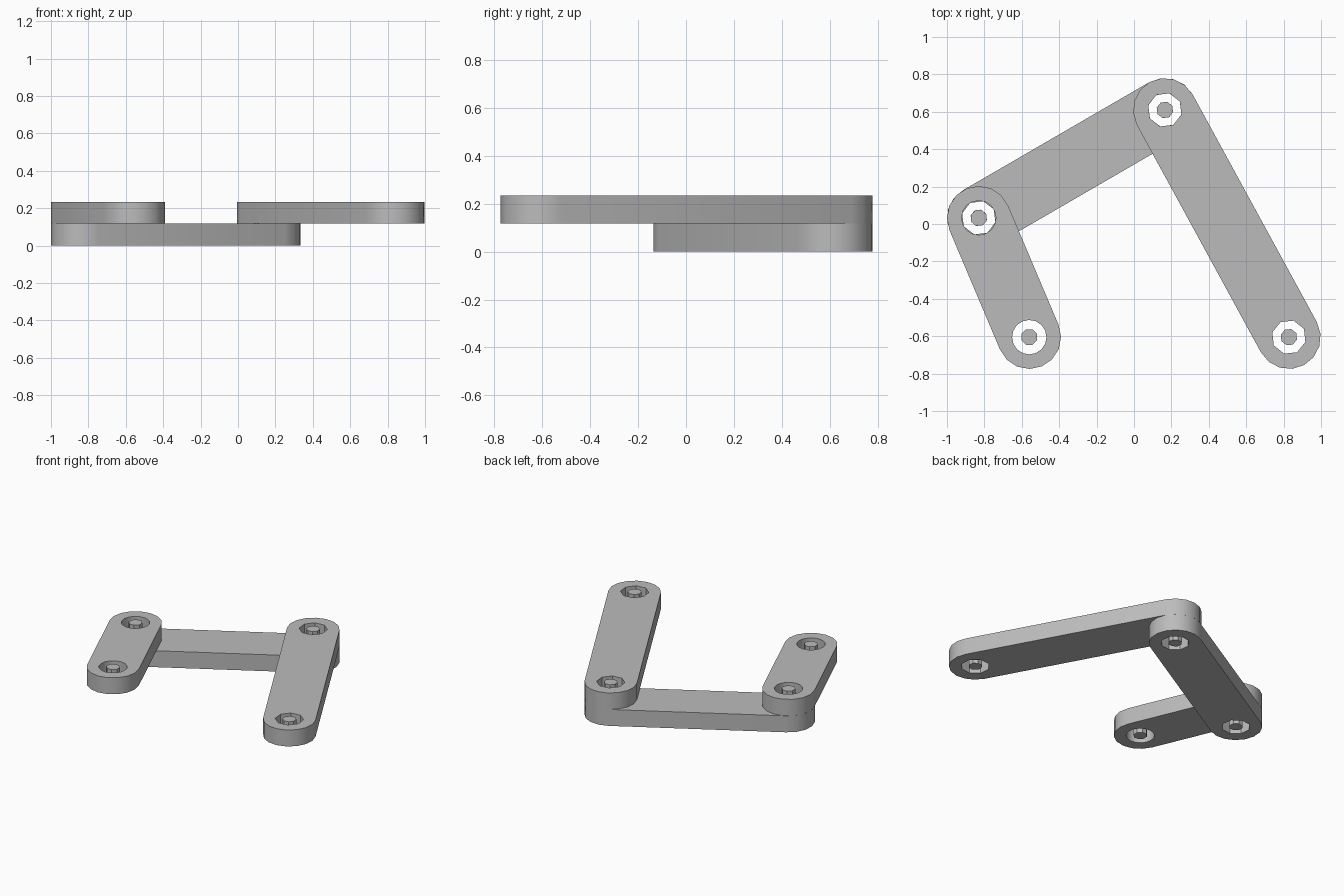
import bpy, bmesh, math
from mathutils import Vector

old = bpy.data.objects.get("Cube")
if old:
    bpy.data.objects.remove(old)

grey = bpy.data.materials.new("plain grey")
grey.use_nodes = True
colour = (0.5, 0.5, 0.5, 1)
grey.diffuse_color = colour
grey.node_tree.nodes["Principled BSDF"].inputs["Base Color"].default_value = colour

THICK = 0.117
END_R, HOLE_R, PIN_R = 0.17, 0.092, 0.045


def arc(centre, radius, start, sweep, steps, closed):
    count = steps if closed else steps + 1
    return [centre + radius * Vector((math.cos(start + sweep * i / steps),
                                      math.sin(start + sweep * i / steps)))
            for i in range(count)]


def plate(name, loops, z):
    """Fill nested outlines (outer edge, then holes) and extrude them upward."""
    bm = bmesh.new()
    edges = []
    for loop in loops:
        verts = [bm.verts.new((p.x, p.y, z)) for p in loop]
        edges += [bm.edges.new((verts[i - 1], verts[i])) for i in range(len(verts))]
    bmesh.ops.triangle_fill(bm, use_beauty=True, edges=edges, normal=(0, 0, 1))
    extruded = bmesh.ops.extrude_face_region(bm, geom=bm.faces[:], use_keep_orig=True)
    top = [g for g in extruded["geom"] if isinstance(g, bmesh.types.BMVert)]
    bmesh.ops.translate(bm, verts=top, vec=(0, 0, THICK))
    bmesh.ops.recalc_face_normals(bm, faces=bm.faces[:])
    mesh = bpy.data.meshes.new(name)
    bm.to_mesh(mesh)
    bm.free()
    mesh.materials.append(grey)
    obj = bpy.data.objects.new(name, mesh)
    bpy.context.collection.objects.link(obj)
    bpy.ops.object.select_all(action="DESELECT")
    obj.select_set(True)
    bpy.context.view_layer.objects.active = obj
    bpy.ops.object.shade_smooth_by_angle(angle=math.radians(40))


def link(name, a, b, z, hole_sides):
    """Round-ended bar with a hole and a centre pin at each end."""
    a, b = Vector(a), Vector(b)
    d = b - a
    turn = math.atan2(d.y, d.x)
    outline = (arc(b, END_R, turn - math.pi / 2, math.pi, 8, False)
               + arc(a, END_R, turn + math.pi / 2, math.pi, 8, False))
    holes = [arc(c, HOLE_R, turn, math.tau, hole_sides, True) for c in (a, b)]
    plate(name, [outline] + holes, z)
    for end, c in (("start", a), ("end", b)):
        plate(f"{name}_{end}_pin", [arc(c, PIN_R, turn, math.tau, 8, True)], z)


# Joint centres
right_joint, left_joint = (-0.83, 0.033), (0.165, 0.61)

link("lower_link", right_joint, left_joint, 0, 8)
link("short_upper_link", right_joint, (-0.56, -0.605), THICK, 16)
link("long_upper_link", left_joint, (0.828, -0.605), THICK, 8)
